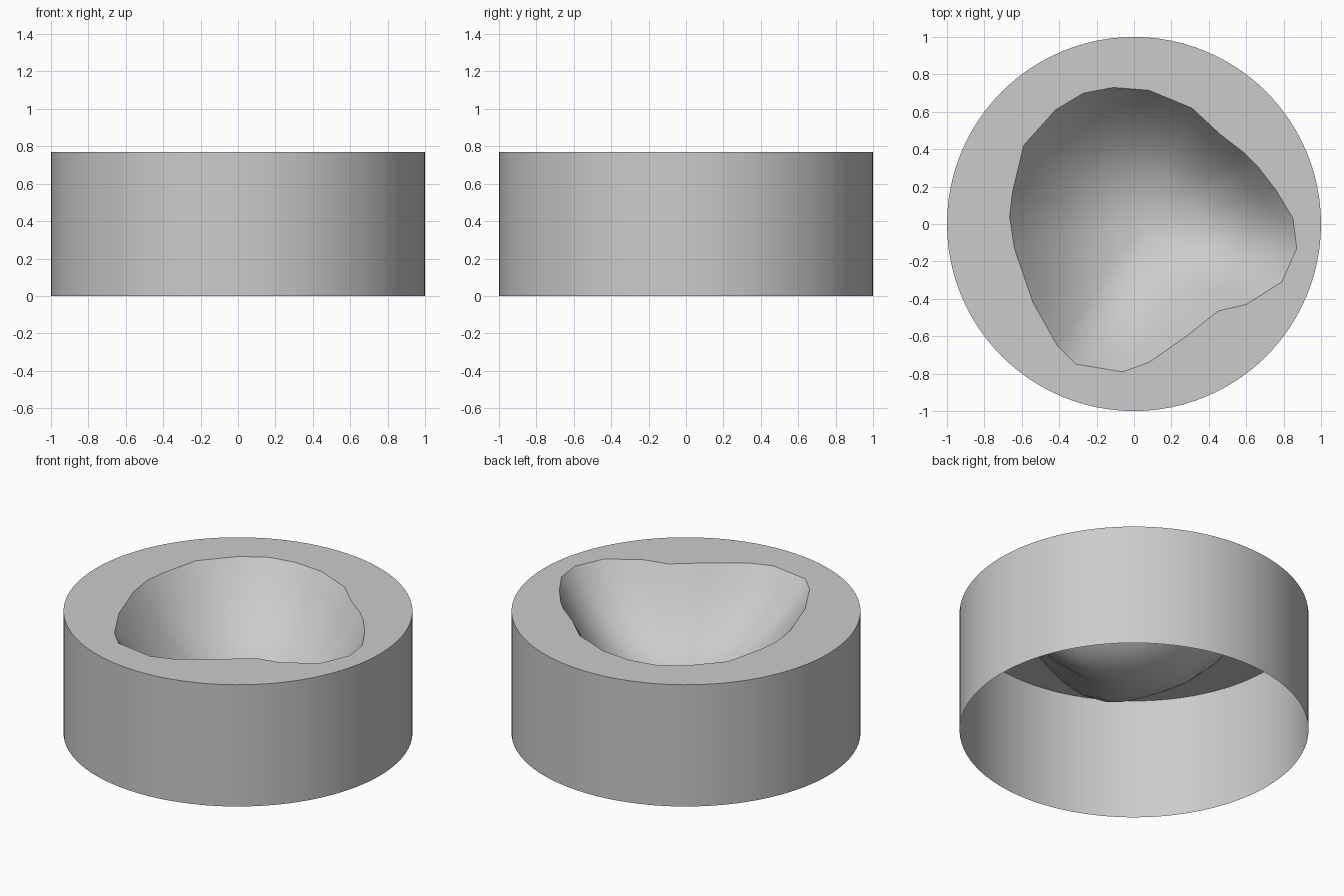
import bpy, bmesh, math
from mathutils import Vector

HEIGHT = 0.77
FLOOR = 0.29
SEGMENTS = 96

cube = bpy.data.objects.get("Cube")
if cube:
    bpy.data.objects.remove(cube, do_unlink=True)

grey = bpy.data.materials.new("plain grey")
grey.use_nodes = True
grey.diffuse_color = (0.6, 0.6, 0.6, 1)
grey.node_tree.nodes["Principled BSDF"].inputs["Base Color"].default_value = (0.6, 0.6, 0.6, 1)


def finish(name, bm, angle):
    mesh = bpy.data.meshes.new(name)
    bm.to_mesh(mesh)
    bm.free()
    mesh.materials.append(grey)
    obj = bpy.data.objects.new(name, mesh)
    bpy.context.collection.objects.link(obj)
    bpy.ops.object.select_all(action='DESELECT')
    obj.select_set(True)
    bpy.context.view_layer.objects.active = obj
    bpy.ops.object.shade_smooth_by_angle(angle=math.radians(angle))


def add_loop(bm, points, z):
    return [bm.verts.new((x, y, z)) for x, y in points]


def bridge(bm, lower, upper):
    n = len(lower)
    for i in range(n):
        j = (i + 1) % n
        bm.faces.new((lower[i], lower[j], upper[j], upper[i]))


circle = [(math.cos(math.tau * i / SEGMENTS), math.sin(math.tau * i / SEGMENTS))
          for i in range(SEGMENTS)]

# Irregular opening, counterclockwise
rim = [(.87, -.13), (.85, .03), (.76, .18), (.66, .31), (.59, .38), (.46, .48),
       (.31, .62), (.08, .715), (-.11, .73), (-.27, .70), (-.42, .61), (-.59, .42),
       (-.65, .17), (-.665, .04), (-.64, -.13), (-.54, -.42), (-.41, -.65), (-.31, -.75),
       (-.06, -.79), (.08, -.74), (.28, -.60), (.45, -.465), (.60, -.43), (.79, -.31)]

# Outer wall, open underneath
bm = bmesh.new()
bridge(bm, add_loop(bm, circle, 0), add_loop(bm, circle, HEIGHT))
finish("outer_wall", bm, 30)

# Flat top with the opening cut out
bm = bmesh.new()
edges = []
for points in (circle, rim):
    loop = add_loop(bm, points, HEIGHT)
    edges += [bm.edges.new((loop[i - 1], loop[i])) for i in range(len(loop))]
bmesh.ops.triangle_fill(bm, edges=edges, use_beauty=True, normal=(0, 0, 1))
for face in bm.faces:
    face.normal_update()
    if face.normal.z < 0:
        face.normal_flip()
finish("top_ring", bm, 30)

# Hollow bowl: shrinking copies of the opening, with a steeper wall on the left
centre = Vector((0.05, 0))
steep_side = Vector((0.9, 0.42)).normalized()
bm = bmesh.new()
upper = add_loop(bm, rim, HEIGHT)
for scale in (0.9, 0.77, 0.6, 0.42, 0.22):
    lower = []
    for p in rim:
        spoke = Vector(p) - centre
        power = 2.2 + 0.7 * max(0, spoke.normalized().dot(steep_side)) ** 2
        z = FLOOR + (HEIGHT - FLOOR) * scale ** power
        lower.append(bm.verts.new((*(centre + spoke * scale), z)))
    bridge(bm, upper, lower)
    upper = lower
bottom = bm.verts.new((*centre, FLOOR))
for i in range(len(upper)):
    bm.faces.new((upper[i - 1], upper[i], bottom))
# Turn the whole surface towards the inside of the bowl
bmesh.ops.recalc_face_normals(bm, faces=bm.faces)
bm.normal_update()
if sum(f.normal.z for f in bm.faces) < 0:
    bmesh.ops.reverse_faces(bm, faces=bm.faces)
finish("bowl", bm, 40)
